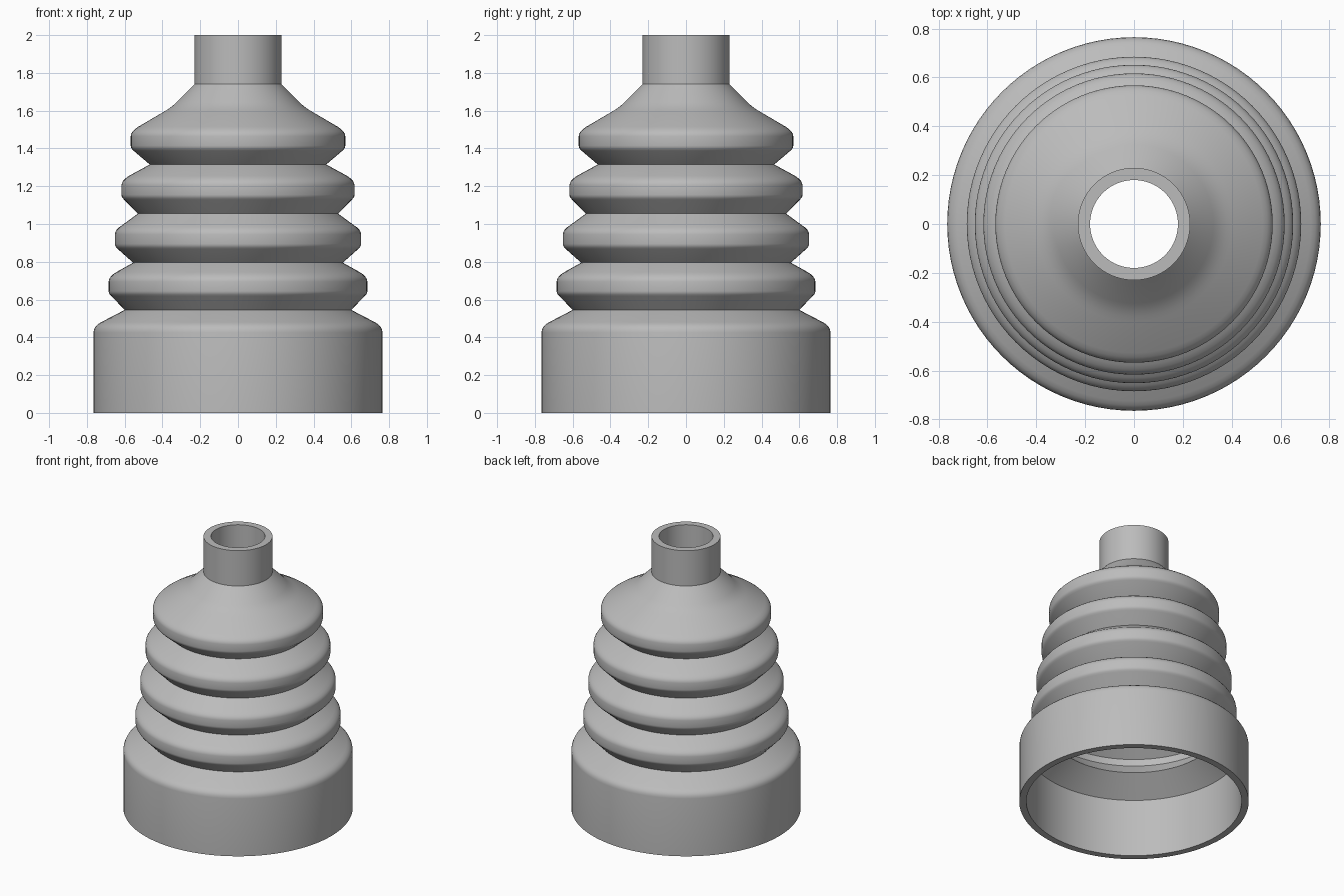
import bpy, bmesh, math

cube = bpy.data.objects.get("Cube")
if cube:
    bpy.data.objects.remove(cube, do_unlink=True)

SEGMENTS = 96
WALL = 0.045

# One rubber material
rubber = bpy.data.materials.new("grey rubber")
rubber.use_nodes = True
grey = (0.5, 0.5, 0.5, 1)
rubber.diffuse_color = grey
rubber.node_tree.nodes["Principled BSDF"].inputs["Base Color"].default_value = grey

# Folds from bottom to top: groove radius, groove height, crest radius
folds = [(0.60, 0.545, 0.685), (0.555, 0.795, 0.652),
         (0.53, 1.055, 0.617), (0.467, 1.315, 0.568)]


def rounded(points, bend, steps=4):
    """Quadratic bend through three points, used for the soft corners."""
    a, b, c = points
    for i in range(steps + 1):
        t = i / steps
        bend.append(tuple((1 - t) ** 2 * p + 2 * t * (1 - t) * q + t * t * r
                          for p, q, r in zip(a, b, c)))


# Outer skin: wide collar with a soft shoulder
outer = [(0.765, 0)]
rounded([(0.765, 0.425), (0.765, 0.46), (0.725, 0.48)], outer)

# Outer skin: bellows crests between sharp grooves
for i, (groove, z, crest) in enumerate(folds):
    outer.append((groove, z))
    rounded([(crest - 0.015, z + 0.073), (crest, z + 0.086), (crest, z + 0.1)], outer, 3)
    rounded([(crest, z + 0.15), (crest, z + 0.175), (crest - 0.04, z + 0.2)], outer)

# Outer skin: flared cone and narrow neck
rounded([(0.40, 1.59), (0.355, 1.615), (0.325, 1.645)], outer)
outer += [(0.23, 1.74), (0.23, 2.0)]

# Inner skin, from the neck back down to the collar
inner = [(0.18, 2.0), (0.18, 1.725), (0.33, 1.575)]
for groove, z, crest in reversed(folds):
    inner += [(crest - WALL, z + 0.15), (crest - WALL, z + 0.1), (groove - WALL, z)]
inner += [(0.718, 0.425), (0.718, 0)]

# Revolve the closed wall profile
bm = bmesh.new()
rings = []
for r, z in outer + inner:
    rings.append([bm.verts.new((r * math.cos(a), r * math.sin(a), z))
                  for a in (math.tau * s / SEGMENTS for s in range(SEGMENTS))])
for k, low in enumerate(rings):
    high = rings[(k + 1) % len(rings)]
    for s in range(SEGMENTS):
        n = (s + 1) % SEGMENTS
        bm.faces.new((low[s], low[n], high[n], high[s]))
bmesh.ops.recalc_face_normals(bm, faces=bm.faces)

mesh = bpy.data.meshes.new("bellows_boot")
bm.to_mesh(mesh)
bm.free()
mesh.materials.append(rubber)
boot = bpy.data.objects.new("bellows_boot", mesh)
bpy.context.collection.objects.link(boot)

# Smooth skin with crisp grooves and rims
bpy.ops.object.select_all(action="DESELECT")
boot.select_set(True)
bpy.context.view_layer.objects.active = boot
bpy.ops.object.shade_smooth_by_angle(angle=math.radians(32))
